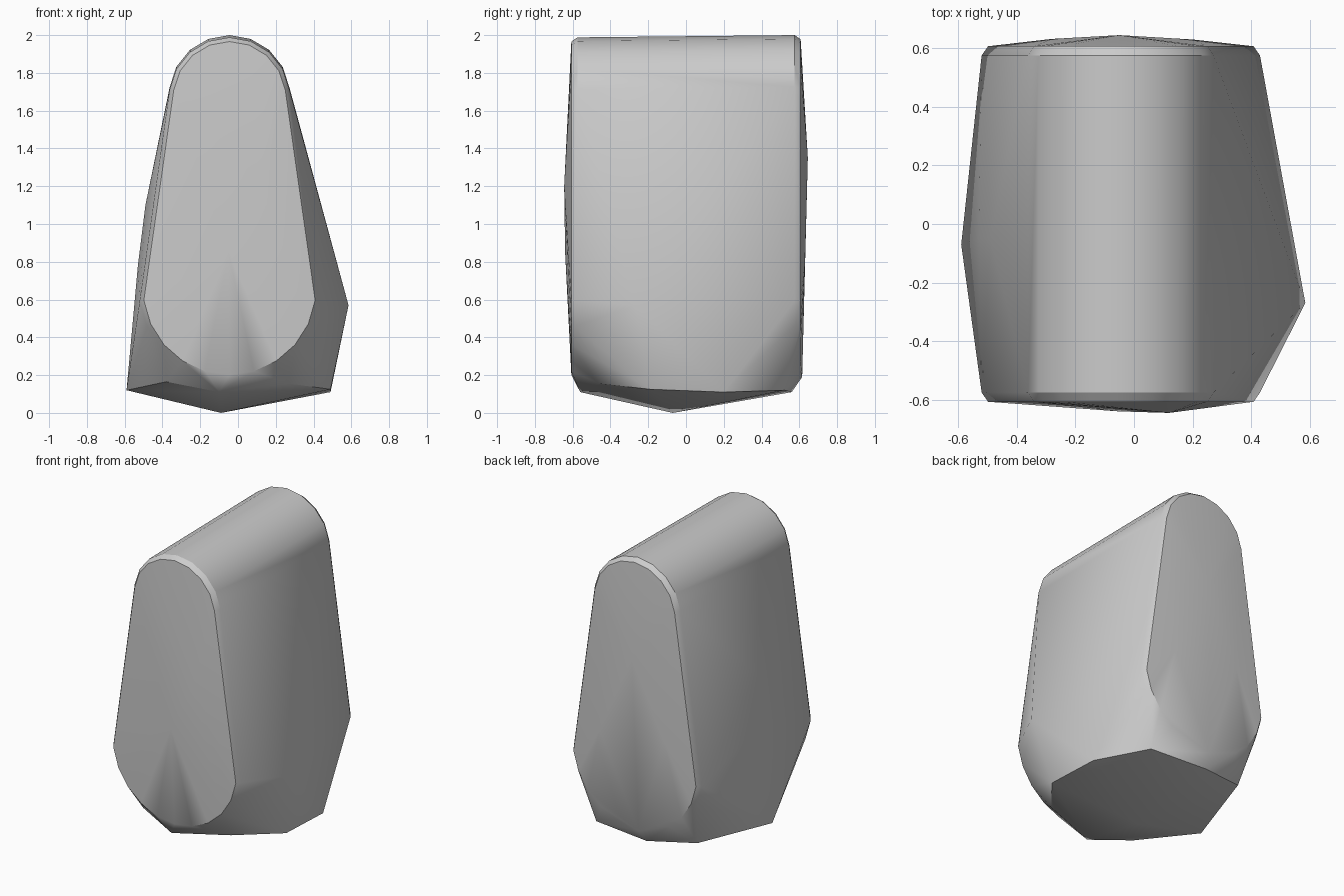
import bpy, bmesh, math

cube = bpy.data.objects.get("Cube")
if cube:
    bpy.data.objects.remove(cube, do_unlink=True)

CENTRE_X = -0.045


def end_outline(y, inset, lift):
    """Egg-shaped end outline: a small top arc and a large bottom arc."""
    pts = []
    for cz, radius, start, steps in ((1.68 + lift, 0.32, 8, 8), (0.66, 0.48, 188, 10)):
        for i in range(steps + 1):
            a = math.radians(start + (180 - 2 * (start % 180)) * i / steps)
            r = radius - inset
            pts.append((CENTRE_X + r * math.cos(a), y, cz + r * math.sin(a)))
    return pts


# Rounded ends, each with a narrow chamfer
points = []
for side, lift in ((-1, -0.012), (1, 0)):
    points += end_outline(side * 0.575, 0, lift)
    points += end_outline(side * 0.607, 0.022, lift)

# Shallow crowns on the two ends
points += [(0.12, -0.645, 1.2), (-0.05, -0.64, 0.85),
           (-0.05, 0.645, 1.35), (0.2, 0.63, 0.8), (-0.28, 0.632, 0.85)]

# Swollen sides
points += [(0.585, -0.27, 0.57), (-0.53, -0.05, 0.78), (-0.49, -0.05, 1.1)]

# Faceted base rim and its low point
points += [(-0.59, -0.07, 0.12), (-0.38, -0.46, 0.165), (-0.1, -0.56, 0.11),
           (0.27, -0.46, 0.155), (0.49, -0.19, 0.125), (0.49, 0.2, 0.11),
           (0.3, 0.52, 0.12), (-0.1, 0.56, 0.11), (-0.42, 0.48, 0.15),
           (-0.08, 0.615, 0.19), (-0.09, -0.07, 0)]

# Wrap the points in one convex stone-like body
bm = bmesh.new()
for p in points:
    bm.verts.new(p)
hull = bmesh.ops.convex_hull(bm, input=bm.verts)
loose = {v for v in hull["geom_interior"] + hull["geom_unused"]
         if isinstance(v, bmesh.types.BMVert)}
bmesh.ops.delete(bm, geom=list(loose), context="VERTS")
bmesh.ops.recalc_face_normals(bm, faces=bm.faces)
mesh = bpy.data.meshes.new("stone_body")
bm.to_mesh(mesh)
bm.free()

body = bpy.data.objects.new("stone_body", mesh)
bpy.context.collection.objects.link(body)

grey = bpy.data.materials.new("light_grey")
grey.use_nodes = True
colour = (0.6, 0.6, 0.6, 1)
grey.diffuse_color = colour
grey.node_tree.nodes["Principled BSDF"].inputs["Base Color"].default_value = colour
mesh.materials.append(grey)

# Soft shading across the facets, sharp at the end and base rims
bpy.ops.object.select_all(action="DESELECT")
body.select_set(True)
bpy.context.view_layer.objects.active = body
bpy.ops.object.shade_smooth_by_angle(angle=math.radians(30))
